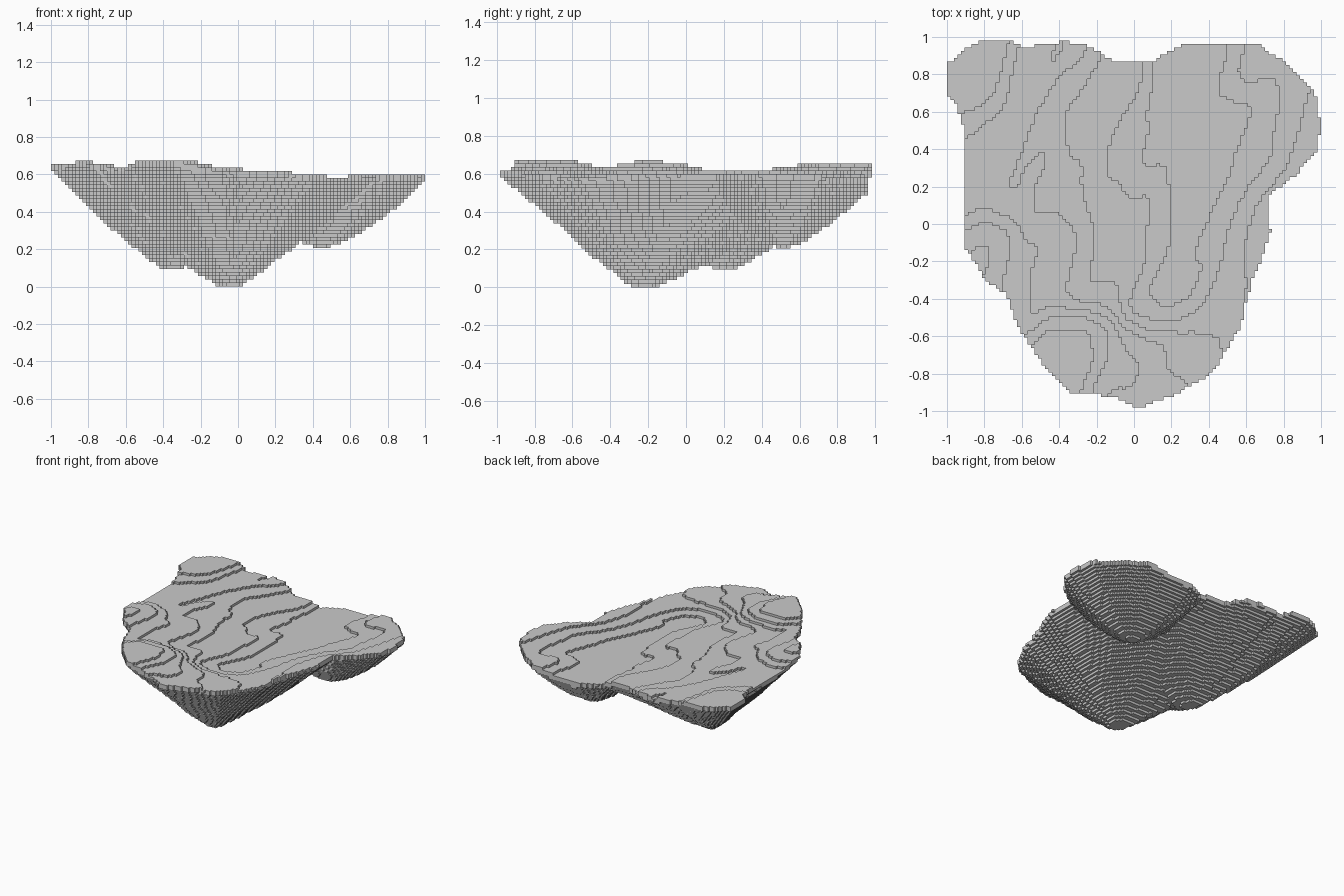
import bpy
import bmesh
import math
from mathutils import Vector, noise

cube = bpy.data.objects.get("Cube")
if cube:
    bpy.data.objects.remove(cube, do_unlink=True)

CELLS = 107                 # blocks along the longest side
SIZE = 2 / CELLS

# Rim of the main body, clockwise from its right side round to the back notch
main_rim = [(.71, .16), (.73, -.05), (.62, -.35), (.57, -.55), (.42, -.8), (.2, -.92),
            (.02, -.99), (-.1, -.92), (-.34, -.91), (-.47, -.78), (-.62, -.55),
            (-.68, -.38), (-.8, -.3), (-.9, -.13), (-.9, .5), (-.96, .65), (-1, .7),
            (-1, .85), (-.93, .92), (-.8, .99), (-.65, .98), (-.57, .94), (-.48, .97),
            (-.29, .97), (-.1, .87), (.1, .87), (.3, .8), (.6, .4)]

# Rim of the side lobe
lobe_rim = [(.1, .87), (.28, .97), (.65, .97), (.8, .87), (.97, .7), (1, .5), (.97, .38),
            (.82, .22), (.71, .16), (.4, .12), (.15, .3), (0, .6)]

# Hanging roots: rim, lowest point, profile power
roots = [(main_rim, (-.035, -.235, 0), 1),
         (main_rim, (-.37, .22, .105), 1.08),
         (lobe_rim, (.44, .51, .22), 1.38)]

# Hills and hollows of the upper ground
ground = [(-.8, -.25, .665), (-.37, -.75, .67), (-.85, .85, .655), (-.45, .9, .61),
          (-.85, .3, .62), (-.5, .2, .605), (-.5, -.2, .625), (-.2, .6, .58),
          (-.15, -.2, .59), (-.2, .2, .585), (0, 0, .575), (0, -.8, .63),
          (.1, -.95, .62), (.25, -.75, .595), (.22, -.35, .545), (.05, .4, .545),
          (.3, .1, .535), (.35, .9, .54), (.5, .5, .54), (.7, .9, .58),
          (.75, .5, .565), (.95, .5, .605), (.5, 0, .56), (.7, 0, .61),
          (.57, -.4, .585)]


def radial_fraction(rim, apex, x, y):
    """0 at the apex, 1 on the rim, above 1 outside."""
    ray = Vector((x - apex[0], y - apex[1]))
    best = 0
    for i, end in enumerate(rim):
        a = Vector(rim[i - 1]) - Vector(apex[:2])
        edge = Vector(end) - Vector(rim[i - 1])
        det = ray.cross(edge)
        if abs(det) < 1e-9:
            continue
        along = a.cross(ray) / det
        reach = a.cross(edge) / det
        if 0 <= along <= 1 and reach > 0:
            best = max(best, 1 / reach)
    return best


def ground_height(x, y):
    """Smooth blend of the ground points, stretched along a diagonal grain."""
    total = weight = 0
    for px, py, pz in ground:
        dx, dy = x - px, y - py
        grain = .5 * dx + .87 * dy
        across = .87 * dx - .5 * dy
        w = math.exp(-(grain / .24) ** 2 - (across / .15) ** 2) + 1e-7
        total += w * pz
        weight += w
    ripple = noise.noise(Vector((.5 * x + .87 * y, 3 * (.87 * x - .5 * y), 0)) * 2.5)
    return total / weight + .008 * ripple


# One solid stack of blocks per grid cell
columns = {}
for i in range(CELLS):
    for j in range(CELLS):
        x, y = (i + .5) * SIZE - 1, (j + .5) * SIZE - 1
        surface = ground_height(x, y)
        rim_z = surface - SIZE
        rough = .01 * noise.noise(Vector((x, y, 1)) * 9)
        depths = []
        for rim, apex, power in roots:
            t = radial_fraction(rim, apex, x, y) + rough
            if t < 1:
                t = max(0, (t - .05) / .95) ** power
                depths.append(apex[2] + (rim_z - apex[2]) * t)
        if depths:
            top = round(surface / SIZE)
            columns[i, j] = (min(int(min(depths) / SIZE), top - 1), top)

# Skin the stacks with only their exposed faces
bm = bmesh.new()
corners = {}


def corner(i, j, k):
    if (i, j, k) not in corners:
        corners[i, j, k] = bm.verts.new((i * SIZE - 1, j * SIZE - 1, k * SIZE))
    return corners[i, j, k]


def quad(*points):
    bm.faces.new([corner(*p) for p in points])


for (i, j), (low, top) in columns.items():
    ring = [(i, j), (i + 1, j), (i + 1, j + 1), (i, j + 1)]
    quad(*[(*p, top) for p in ring])
    quad(*[(*p, low) for p in reversed(ring)])
    sides = [(0, -1), (1, 0), (0, 1), (-1, 0)]
    for n, (di, dj) in enumerate(sides):
        a, b = ring[n], ring[(n + 1) % 4]
        other_low, other_top = columns.get((i + di, j + dj), (top, top))
        for k in range(low, top):
            if not other_low <= k < other_top:
                quad((*a, k), (*b, k), (*b, k + 1), (*a, k + 1))

mesh = bpy.data.meshes.new("floating_island")
bm.to_mesh(mesh)
bm.free()

stone = bpy.data.materials.new("grey_stone")
stone.use_nodes = True
colour = (.59, .59, .59, 1)
stone.diffuse_color = colour
stone.node_tree.nodes["Principled BSDF"].inputs["Base Color"].default_value = colour
mesh.materials.append(stone)

island = bpy.data.objects.new("floating_island", mesh)
bpy.context.collection.objects.link(island)
